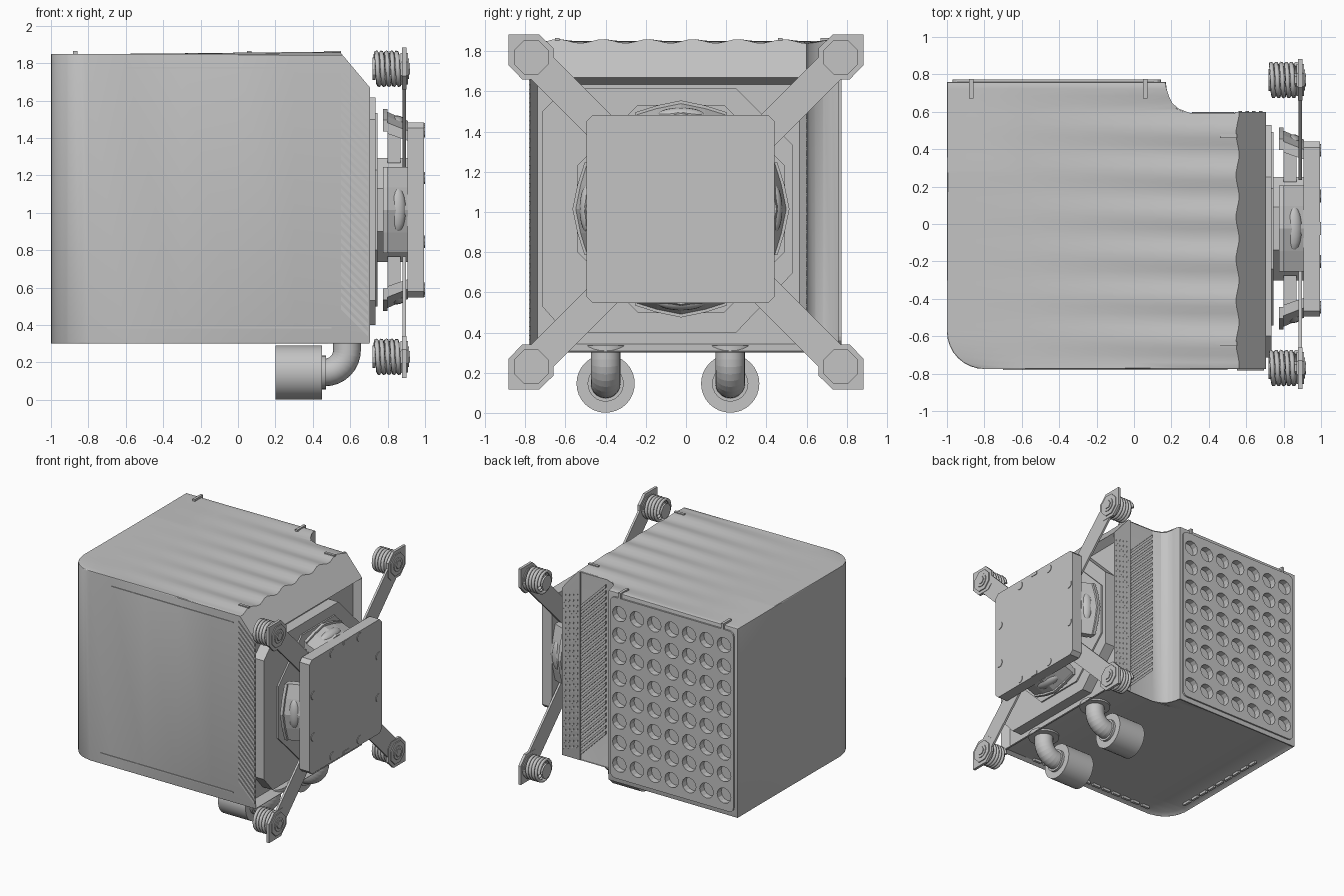
import bpy, bmesh
from math import sin, cos, pi, radians
from mathutils import Vector, Matrix

cube = bpy.data.objects.get("Cube")
if cube:
    bpy.data.objects.remove(cube)

grey = bpy.data.materials.new("light_grey")
grey.use_nodes = True
grey.diffuse_color = (0.55, 0.55, 0.55, 1)
grey.node_tree.nodes["Principled BSDF"].inputs["Base Color"].default_value = (0.55, 0.55, 0.55, 1)


def finish(bm, name, smooth=None):
    bmesh.ops.recalc_face_normals(bm, faces=bm.faces)
    mesh = bpy.data.meshes.new(name)
    bm.to_mesh(mesh)
    bm.free()
    mesh.materials.append(grey)
    ob = bpy.data.objects.new(name, mesh)
    bpy.context.collection.objects.link(ob)
    if smooth:
        bpy.ops.object.select_all(action="DESELECT")
        ob.select_set(True)
        bpy.context.view_layer.objects.active = ob
        bpy.ops.object.shade_smooth_by_angle(angle=radians(smooth))
    return ob


# Adds a solid between two matching outlines, given as 3D points
def loft(bm, a, b):
    va, vb = [bm.verts.new(p) for p in a], [bm.verts.new(p) for p in b]
    n = len(va)
    bm.faces.new(va)
    bm.faces.new(vb[::-1])
    for i in range(n):
        j = (i + 1) % n
        bm.faces.new((va[i], vb[i], vb[j], va[j]))


# Solid along x, y or z from a flat outline in the other two axes
def prism(bm, pts, axis, lo, hi):
    def place(p, d):
        q = list(p)
        q.insert("xyz".index(axis), d)
        return q
    loft(bm, [place(p, lo) for p in pts], [place(p, hi) for p in pts])


def rect(a0, a1, b0, b1):
    return [(a0, b0), (a1, b0), (a1, b1), (a0, b1)]


def ring(a, b, r, n, turn=0.0):
    return [(a + r * cos(turn + 2 * pi * i / n), b + r * sin(turn + 2 * pi * i / n)) for i in range(n)]


def box(bm, x0, x1, y0, y1, z0, z1):
    prism(bm, rect(x0, x1, y0, y1), "z", z0, z1)


# Radiator housing: outline with one round corner and a stepped back
corner = [(-0.8 - 0.2 * sin(i * pi / 16), -0.575 - 0.2 * cos(i * pi / 16)) for i in range(9)]
step = [(0.17, 0.76), (0.18, 0.68), (0.2, 0.64), (0.235, 0.61), (0.3, 0.585)]
outline = corner + [(-1, 0.76)] + step + [(0.54, 0.585), (0.54, 0.6), (0.705, 0.6), (0.705, -0.775)]
bm = bmesh.new()
prism(bm, outline, "z", 0.3, 1.85)
rims = [e for e in bm.edges if abs(e.verts[0].co.z - e.verts[1].co.z) < 0.001]
bmesh.ops.bevel(bm, geom=rims, offset=0.02, segments=2, profile=0.5, affect="EDGES", clamp_overlap=True)


def slice_body(point, normal, clear=False):
    geom = bm.verts[:] + bm.edges[:] + bm.faces[:]
    return bmesh.ops.bisect_plane(bm, geom=geom, plane_co=point, plane_no=normal, clear_outer=clear)


# Gentle ripples of the top, growing towards the sloped edge
for i in range(40):
    slice_body((0, -0.74 + i * 0.0375, 0), (0, 1, 0))
for x in (-0.6, -0.3, 0.0, 0.3):
    slice_body((x, 0, 0), (1, 0, 0))
for v in bm.verts:
    if v.co.z > 1.845:
        ramp = min(1, max(0, (v.co.x + 0.6) / 1.1))
        v.co.z += 0.011 * ramp * sin(v.co.y * 28 + v.co.x)
cut = slice_body((0.705, 0, 1.67), (0.19, 0, 0.16), True)
edges = [g for g in cut["geom_cut"] if isinstance(g, bmesh.types.BMEdge)]
bmesh.ops.holes_fill(bm, edges=[e for e in edges if e.is_boundary], sides=0)
bmesh.ops.recalc_face_normals(bm, faces=bm.faces)
# Recessed opening on the block side and recessed underside
opening = [f for f in bm.faces if f.normal.x > 0.99 and f.calc_center_median().x > 0.7]
bmesh.ops.inset_region(bm, faces=opening, thickness=0.035, depth=-0.06, use_even_offset=True)
bm.normal_update()
under = [f for f in bm.faces if f.normal.z < -0.99 and f.calc_center_median().z < 0.31]
bmesh.ops.inset_region(bm, faces=under, thickness=0.03, depth=-0.02, use_even_offset=True)
housing = finish(bm, "radiator_housing", 35)

# Back grille plate with rows of round holes
bm = bmesh.new()
prism(bm, rect(-0.97, 0.145, 0.34, 1.82), "y", 0.755, 0.773)
upright = [e for e in bm.edges if abs(e.verts[0].co.y - e.verts[1].co.y) > 0.01]
bmesh.ops.bevel(bm, geom=upright, offset=0.04, segments=3, profile=0.5, affect="EDGES")
grille = finish(bm, "back_grille")
bm = bmesh.new()
for i in range(7):
    for j in range(8):
        prism(bm, ring(-0.885 + i * 0.158, 0.46 + j * 0.176, 0.062, 12), "y", 0.72, 0.85)
cutter = finish(bm, "grille_cutter")
cutter.hide_render = True
cutter.hide_set(True)
for ob in (housing, grille):
    mod = ob.modifiers.new("holes", "BOOLEAN")
    mod.operation, mod.solver, mod.object = "DIFFERENCE", "EXACT", cutter


# Slanted ribs falling towards the block side
def ribs(name, x0, x1, y0, y1, z_top, count, pitch, width):
    bm = bmesh.new()
    drop = x1 - x0
    for i in range(count):
        z = z_top - i * pitch
        prism(bm, [(x0, z), (x1, z - drop), (x1, z - drop - width), (x0, z - width)], "y", y0, y1)
    finish(bm, name)


ribs("front_vent_ribs", 0.55, 0.695, -0.782, -0.77, 1.8, 30, 0.0445, 0.024)
ribs("back_vent_ribs", 0.31, 0.535, 0.58, 0.6, 1.8, 25, 0.05, 0.026)
for i in range(4):
    x = 0.56 + i * 0.036
    ribs("back_vent_dashes", x, x + 0.018, 0.59, 0.604, 1.66 - i * 0.01, 28, 0.046, 0.012)

# Clips on the top, seam strips on the front, teeth below
bm = bmesh.new()
for x in (-0.87, 0.06):
    box(bm, x - 0.011, x + 0.011, 0.67, 0.775, 1.82, 1.866)
for y in (-0.64, 0.47):
    box(bm, 0.46, 0.55, y - 0.011, y + 0.011, 1.82, 1.866)
finish(bm, "top_clips")
bm = bmesh.new()
for x0, z in ((-0.6, 1.775), (-0.7, 0.385)):
    box(bm, x0, 0.5, -0.78, -0.77, z - 0.004, z + 0.004)
finish(bm, "front_seams")
bm = bmesh.new()
for i in range(12):
    x = -0.75 + i * 0.1
    box(bm, x, x + 0.07, -0.725, -0.705, 0.3, 0.33)
    if i < 9:
        y = -0.5 + i * 0.1
        box(bm, -0.94, -0.92, y, y + 0.07, 0.3, 0.33)
finish(bm, "underside_teeth")

# Eight-sided backing plates behind the pump
Y, Z = -0.025, 1.015
bm = bmesh.new()
prism(bm, [(-0.715, 0.53), (-0.715, 1.5), (-0.6, 1.615), (0.25, 1.615), (0.53, 1.335),
           (0.53, 0.695), (0.25, 0.4), (-0.6, 0.4)], "x", 0.63, 0.735)
prism(bm, ring(Y, Z, 0.56, 8, pi / 8), "x", 0.7, 0.747)
finish(bm, "backing_plate")

# Pump core with four flared brackets around it
bm = bmesh.new()
prism(bm, ring(Y, Z, 0.3, 8, pi / 8), "x", 0.74, 0.91)
finish(bm, "pump_core")
lip = [(-0.23, 0.42), (-0.23, 0.48), (-0.12, 0.515), (0, 0.54), (0.12, 0.515), (0.23, 0.48), (0.23, 0.42)]
bm = bmesh.new()
for k in range(4):
    c, s = cos(k * pi / 2), sin(k * pi / 2)

    def turn(x, scale=1.0):
        return [(x, Y + c * r * scale - s * t, Z + s * r * scale + c * t) for t, r in lip]
    loft(bm, turn(0.775), turn(0.8))
    loft(bm, turn(0.8, 0.97), turn(0.91, 0.88))
    strut = [(0.25, -0.16), (0.45, -0.16), (0.45, 0.16), (0.25, 0.16)]
    prism(bm, [(Y + c * r - s * t, Z + s * r + c * t) for r, t in strut], "x", 0.8, 0.87)
finish(bm, "pump_brackets")
bm = bmesh.new()
for k in range(4):
    a = k * pi / 2
    move = Matrix.Translation((0.85, Y + 0.46 * cos(a), Z + 0.46 * sin(a)))
    size = Matrix.Diagonal((0.05, 0.045, 0.125, 1))
    bmesh.ops.create_uvsphere(bm, u_segments=16, v_segments=10, radius=1,
                              matrix=move @ Matrix.Rotation(a, 4, "X") @ size)
finish(bm, "pump_bulges", 40)

# Contact block with screws and edge notches
bm = bmesh.new()
prism(bm, rect(-0.495, 0.44, 0.548, 1.482), "x", 0.905, 0.995)
posts = [e for e in bm.edges if abs(e.verts[0].co.x - e.verts[1].co.x) > 0.01]
bmesh.ops.bevel(bm, geom=posts, offset=0.03, segments=1, affect="EDGES")
finish(bm, "contact_block")
bm = bmesh.new()
for a in (-1, 1):
    for b in (-1, 1):
        for dy, dz in ((0.175, 0.42), (0.42, 0.17)):
            prism(bm, ring(Y + a * dy, Z + b * dz, 0.034, 10), "x", 0.98, 1.0)
    box(bm, 0.94, 1.0, Y - 0.035, Y + 0.035, Z + a * 0.45 - 0.014, Z + a * 0.45 + 0.014)
finish(bm, "block_screws")

# Mounting arms, screw heads and springs at the four corners
for sy in (-1, 1):
    for sz in (-1, 1):
        cy, cz = sy * 0.77, 1.0 + sz * 0.77
        bm = bmesh.new()
        d = Vector((sy, sz)).normalized()
        n = Vector((-d.y, d.x)) * 0.078
        inner, outer = Vector((cy, cz)) - d * 0.68, Vector((cy, cz))
        prism(bm, [inner + n, outer + n, outer - n, inner - n], "x", 0.88, 0.897)
        pad = [(0.113, 0.113), (-0.04, 0.113), (-0.11, 0.045), (-0.11, -0.07),
               (-0.07, -0.11), (0.045, -0.11), (0.113, -0.04)]
        prism(bm, [(cy + sy * p, cz + sz * q) for p, q in pad], "x", 0.878, 0.9)
        finish(bm, "mounting_arm")
        bm = bmesh.new()
        prism(bm, ring(cy, cz, 0.092, 8, pi / 8), "x", 0.87, 0.908)
        prism(bm, ring(cy, cz, 0.055, 12), "x", 0.9, 0.914)
        prism(bm, ring(cy, cz, 0.035, 6), "x", 0.72, 0.92)
        prism(bm, ring(cy, cz, 0.06, 12), "x", 0.72, 0.735)
        finish(bm, "screw")
        curve = bpy.data.curves.new("spring", "CURVE")
        curve.dimensions = "3D"
        curve.bevel_depth, curve.bevel_resolution, curve.use_fill_caps = 0.013, 1, True
        line = curve.splines.new("POLY")
        line.points.add(100)
        for i, p in enumerate(line.points):
            t = i / 100
            a = t * 10 * pi
            p.co = (0.733 + 0.135 * t, cy + 0.085 * cos(a), cz + 0.085 * sin(a), 1)
        curve.materials.append(grey)
        bpy.context.collection.objects.link(bpy.data.objects.new("spring", curve))

# Two hose fittings: collar, elbow and sleeve
for y in (-0.4, 0.22):
    bm = bmesh.new()
    prism(bm, ring(0.583, y, 0.12, 24), "z", 0.305, 0.335)
    prism(bm, ring(y, 0.146, 0.145, 32), "x", 0.2, 0.45)
    prism(bm, ring(y, 0.146, 0.09, 24), "x", 0.44, 0.47)
    finish(bm, "hose_sleeve", 35)
    bm = bmesh.new()
    path = [((0.583, 0.32), 0)] + [((0.463 + 0.12 * cos(i * pi / 16), 0.266 - 0.12 * sin(i * pi / 16)), i * pi / 16)
                                   for i in range(9)]
    rows = [[(px + r * cos(a), y + s, pz - r * sin(a)) for r, s in ring(0, 0, 0.074, 20)] for (px, pz), a in path]
    for a, b in zip(rows, rows[1:]):
        loft(bm, a, b)
    bmesh.ops.remove_doubles(bm, verts=bm.verts, dist=0.0005)
    finish(bm, "hose_elbow", 40)
